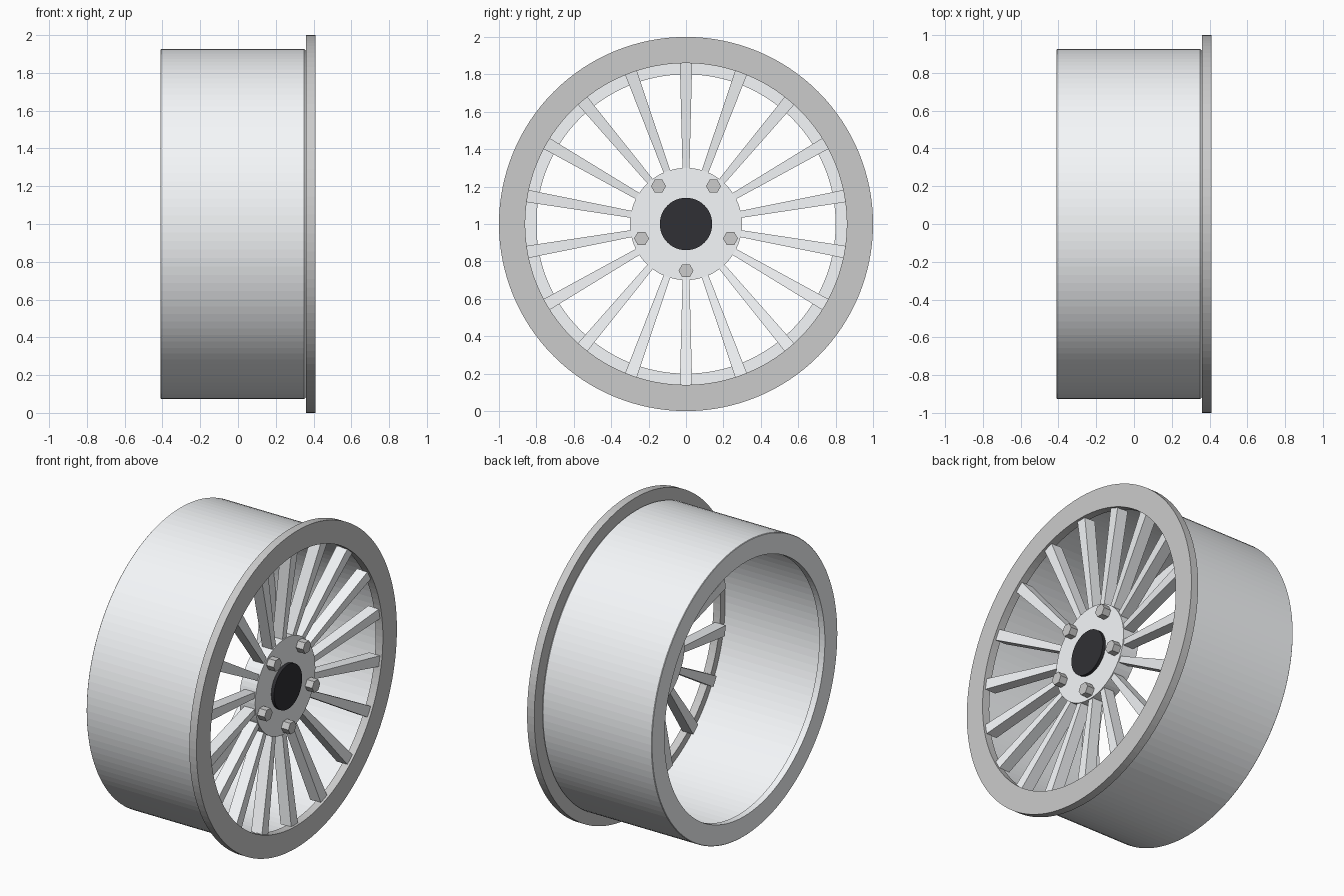
import bpy, bmesh, math
from mathutils import Matrix, Vector

if "Cube" in bpy.data.objects:
    bpy.data.objects.remove(bpy.data.objects["Cube"])

CZ = 1.0  # axle height


def material(name, *rgb):
    m = bpy.data.materials.new(name)
    m.diffuse_color = (*rgb, 1)
    m.use_nodes = True
    m.node_tree.nodes["Principled BSDF"].inputs["Base Color"].default_value = m.diffuse_color
    return m


def finish(bm, name, mat=None):
    bmesh.ops.recalc_face_normals(bm, faces=bm.faces)
    me = bpy.data.meshes.new(name)
    bm.to_mesh(me)
    bm.free()
    ob = bpy.data.objects.new(name, me)
    ob.location.z = CZ
    bpy.context.collection.objects.link(ob)
    if mat:
        me.materials.append(mat)
    return ob


def ring(name, profile, sides, mat=None):
    """Revolve a closed (x, radius) profile around the x axis."""
    bm = bmesh.new()
    loops = []
    for i in range(sides):
        a = 2 * math.pi * i / sides
        loops.append([bm.verts.new((x, r * math.sin(a), r * math.cos(a))) for x, r in profile])
    n = len(profile)
    for i in range(sides):
        p, q = loops[i], loops[(i + 1) % sides]
        for j in range(n):
            k = (j + 1) % n
            bm.faces.new((p[j], p[k], q[k], q[j]))
    return finish(bm, name, mat)


def disc(name, x0, x1, r, sides, y=0, z=0, mat=None):
    """Solid prism along x between x0 and x1."""
    bm = bmesh.new()
    m = Matrix.Translation(((x0 + x1) / 2, y, z)) @ Matrix.Rotation(math.pi / 2, 4, 'Y')
    bmesh.ops.create_cone(bm, cap_ends=True, segments=sides, radius1=r, radius2=r,
                          depth=x1 - x0, matrix=m)
    return finish(bm, name, mat)


silver = material("silver", 0.92, 0.94, 0.96)
dark = material("cap_dark", 0.03, 0.03, 0.035)

# Barrel tube with an inward lip at the back
ring("barrel", [(-0.41, 0.80), (-0.41, 0.924), (-0.407, 0.927), (0.35, 0.927), (0.36, 0.917),
                (0.36, 0.905), (-0.37, 0.905), (-0.37, 0.80)], 128, silver)

# Front flange
ring("front_flange", [(0.36, 0.86), (0.36, 1.0), (0.41, 1.0), (0.41, 0.86)], 128)

# Hub and dark centre cap
disc("hub", 0.22, 0.33, 0.30, 64, mat=silver)
disc("centre_cap", 0.30, 0.35, 0.14, 64, mat=dark)

# Five hexagonal wheel bolts
for i in range(5):
    a = math.pi + 2 * math.pi * i / 5
    disc(f"bolt_{i + 1}", 0.31, 0.38, 0.04, 6, 0.25 * math.sin(a), 0.25 * math.cos(a))

# Eighteen tapered spokes, leaning forward towards the flange
#           radius, x back, x front, half width
SECTIONS = [(0.27, 0.25, 0.32, 0.018), (0.862, 0.32, 0.395, 0.033)]
for i in range(18):
    bm = bmesh.new()
    rot = Matrix.Rotation(2 * math.pi * i / 18, 3, 'X')
    a, b = [[bm.verts.new(rot @ Vector(c)) for c in
             ((xb, -w, r), (xf, -w, r), (xf, w, r), (xb, w, r))] for r, xb, xf, w in SECTIONS]
    bm.faces.new(a)
    bm.faces.new(b)
    for j in range(4):
        k = (j + 1) % 4
        bm.faces.new((a[j], a[k], b[k], b[j]))
    finish(bm, f"spoke_{i + 1}", silver)
